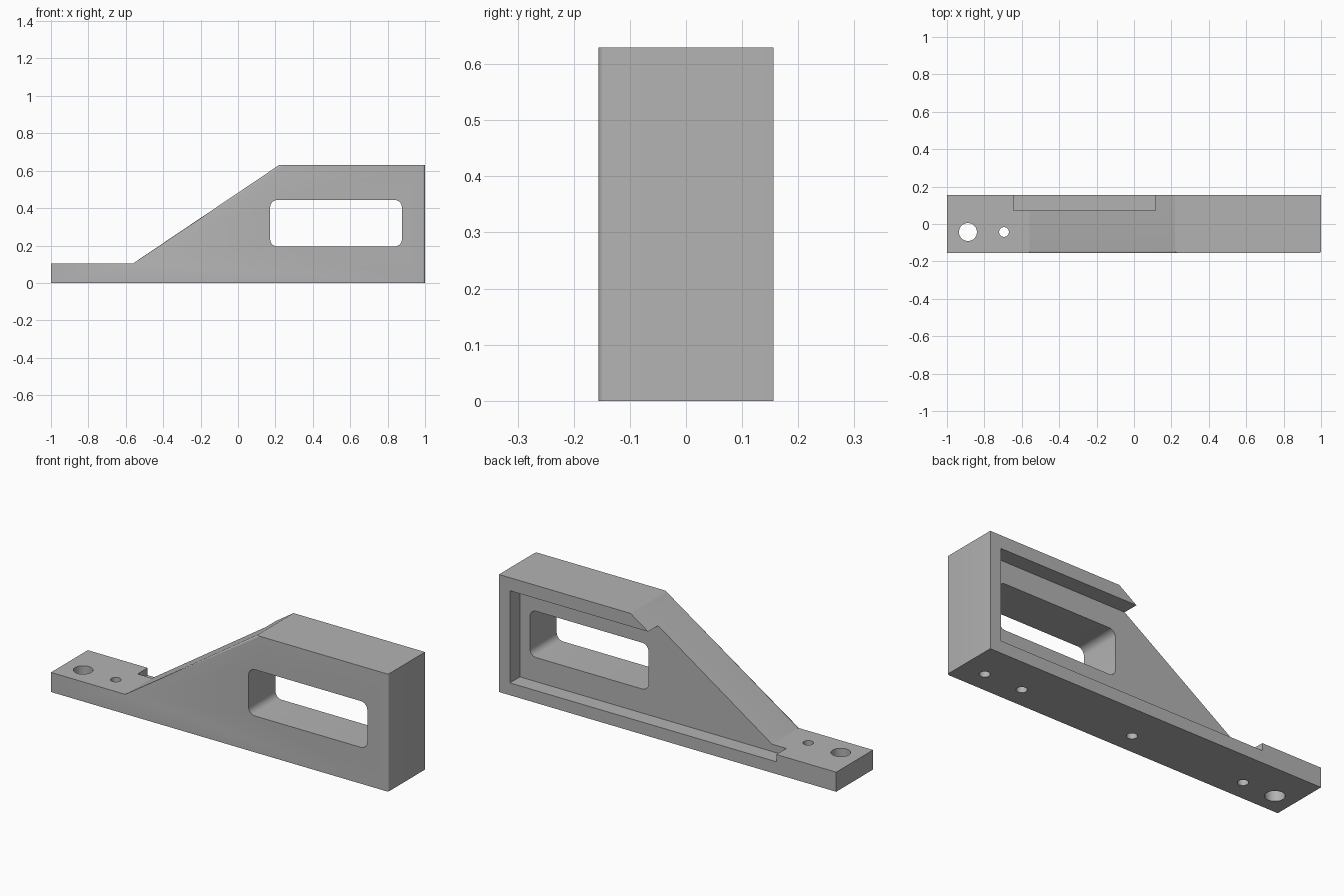
import bpy, bmesh, math
from mathutils import Vector

default = bpy.data.objects.get("Cube")
if default:
    bpy.data.objects.remove(default, do_unlink=True)

HALF = 0.156        # half thickness of the bracket

grey = bpy.data.materials.new("plain grey")
grey.use_nodes = True
COLOR = (0.45, 0.45, 0.45, 1)
grey.diffuse_color = COLOR
grey.node_tree.nodes["Principled BSDF"].inputs["Base Color"].default_value = COLOR


def prism(name, profile, y0, y1, bevel_test=None, radius=0.0, segments=5):
    """Extrude an (x, z) profile along y, rounding the edges picked by a test."""
    bm = bmesh.new()
    face = bm.faces.new([bm.verts.new((x, y0, z)) for x, z in profile])
    moved = bmesh.ops.extrude_face_region(bm, geom=[face])["geom"]
    bmesh.ops.translate(bm, vec=(0, y1 - y0, 0),
                        verts=[g for g in moved if isinstance(g, bmesh.types.BMVert)])
    bmesh.ops.recalc_face_normals(bm, faces=bm.faces)
    if bevel_test:
        bmesh.ops.bevel(bm, geom=[e for e in bm.edges if bevel_test(e)], offset=radius,
                        segments=segments, profile=0.5, affect='EDGES')
        bmesh.ops.recalc_face_normals(bm, faces=bm.faces)
    mesh = bpy.data.meshes.new(name)
    bm.to_mesh(mesh)
    bm.free()
    mesh.materials.append(grey)
    obj = bpy.data.objects.new(name, mesh)
    bpy.context.collection.objects.link(obj)
    return obj


def rect(x0, x1, z0, z1):
    return [(x0, z0), (x1, z0), (x1, z1), (x0, z1)]


def hole(x, radius, z0, z1):
    bpy.ops.mesh.primitive_cylinder_add(vertices=40, radius=radius, depth=z1 - z0,
                                        location=(x, -0.043, (z0 + z1) / 2))
    obj = bpy.context.object
    obj.name = "hole_cutter"
    obj.data.materials.append(grey)
    return obj


def cut(target, cutter):
    cutter.hide_render = True
    mod = target.modifiers.new("cut", 'BOOLEAN')
    mod.operation, mod.solver, mod.object = 'DIFFERENCE', 'EXACT', cutter
    bpy.context.view_layer.objects.active = target
    bpy.ops.object.modifier_apply(modifier=mod.name)
    bpy.data.objects.remove(cutter, do_unlink=True)


def front_round_edge(edge):
    """Front edges of the ramp and of the right end."""
    a, b = (v.co for v in edge.verts)
    if max(a.y, b.y) > 0:
        return False
    d = b - a
    ramp = abs(d.x) > 0.1 and abs(d.z) > 0.1
    right_end = abs(d.x) < 0.001 and a.x > 0.9
    return ramp or right_end


# Main body: foot, ramp and tall block
bracket = prism("bracket_body",
                [(-1, 0), (1, 0), (1, 0.63), (0.22, 0.63), (-0.56, 0.105), (-1, 0.105)],
                -HALF, HALF, front_round_edge, 0.012)

# Recess in the back, open through the ramp
cut(bracket, prism("recess_cutter", rect(-0.645, 0.935, 0.066, 0.56), 0.071, HALF + 0.1))

# Rounded window through the thickness
cut(bracket, prism("window_cutter", rect(0.172, 0.876, 0.195, 0.443), -0.4, 0.4,
                   lambda e: abs(e.verts[0].co.y - e.verts[1].co.y) > 0.1, 0.038, 8))

# Through holes in the foot
cut(bracket, hole(-0.888, 0.048, -0.1, 0.2))
cut(bracket, hole(-0.695, 0.026, -0.1, 0.2))

# Blind holes in the underside
for x in (-0.023, 0.643, 0.867):
    cut(bracket, hole(x, 0.026, -0.1, 0.13))

bpy.ops.object.select_all(action='DESELECT')
bracket.select_set(True)
bpy.context.view_layer.objects.active = bracket
bpy.ops.object.shade_smooth_by_angle(angle=math.radians(30))
